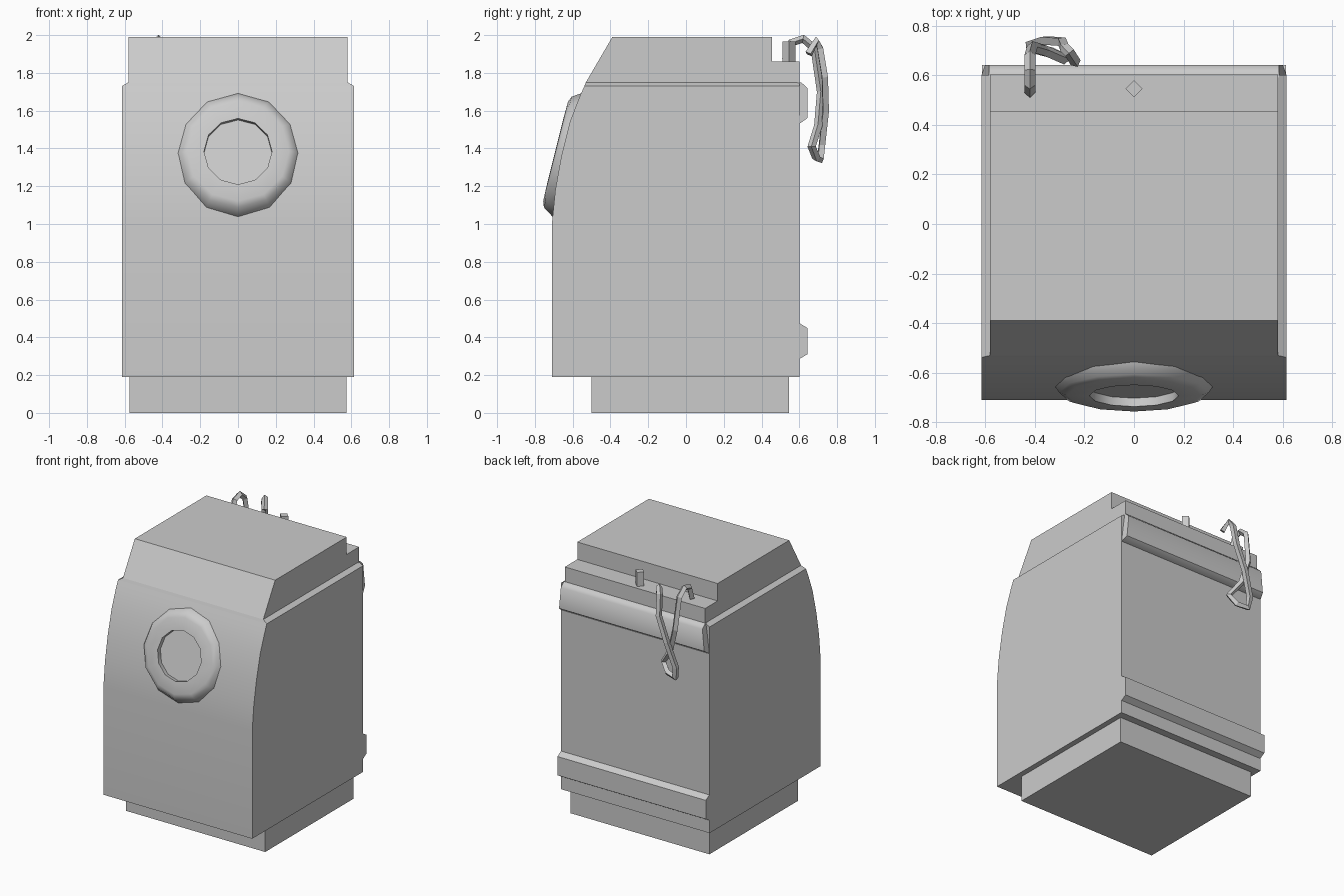
import bpy, bmesh, math
from mathutils import Matrix, Vector

if "Cube" in bpy.data.objects:
    bpy.data.objects.remove(bpy.data.objects["Cube"])

# Single grey finish
grey = bpy.data.materials.new("plain_grey")
grey.use_nodes = True
grey.diffuse_color = (0.6, 0.6, 0.6, 1)
grey.node_tree.nodes["Principled BSDF"].inputs["Base Color"].default_value = (0.6, 0.6, 0.6, 1)


def finish(name, bm, smooth_angle=None):
    bmesh.ops.recalc_face_normals(bm, faces=bm.faces)
    mesh = bpy.data.meshes.new(name)
    bm.to_mesh(mesh)
    bm.free()
    obj = bpy.data.objects.new(name, mesh)
    bpy.context.collection.objects.link(obj)
    mesh.materials.append(grey)
    if smooth_angle:
        bpy.ops.object.select_all(action='DESELECT')
        obj.select_set(True)
        bpy.context.view_layer.objects.active = obj
        bpy.ops.object.shade_smooth_by_angle(angle=math.radians(smooth_angle))
    return obj


def prism(name, profile, half_width, smooth_angle=None):
    """Side profile of (y, z) or (y, z, half width) points spanning both sides."""
    bm = bmesh.new()
    sides = []
    for s in (-1, 1):
        sides.append([bm.verts.new((s * (p[2] if len(p) > 2 else half_width), p[0], p[1]))
                      for p in profile])
        bm.faces.new(sides[-1])
    n = len(profile)
    for i in range(n):
        j = (i + 1) % n
        bm.faces.new((sides[0][i], sides[0][j], sides[1][j], sides[1][i]))
    return finish(name, bm, smooth_angle)


def turned(name, rings, sides, matrix, smooth_angle=None):
    """Capped solid from (radius, height) rings, placed by a matrix."""
    bm = bmesh.new()
    loops = []
    for r, h in rings:
        angles = [math.tau * k / sides for k in range(sides)]
        loops.append([bm.verts.new(matrix @ Vector((r * math.sin(a), r * math.cos(a), h)))
                      for a in angles])
    for a, b in zip(loops, loops[1:]):
        for k in range(sides):
            m = (k + 1) % sides
            bm.faces.new((a[k], a[m], b[m], b[k]))
    bm.faces.new(loops[0])
    bm.faces.new(loops[-1])
    return finish(name, bm, smooth_angle)


# Plinth and bow-fronted body
prism("plinth", [(-0.5, 0), (0.545, 0), (0.545, 0.2), (-0.5, 0.2)], 0.575)
prism("body", [(0.6, 0.19), (-0.71, 0.19), (-0.71, 1.0), (-0.692, 1.18), (-0.66, 1.36),
               (-0.615, 1.54), (-0.565, 1.67), (-0.538, 1.73), (0.6, 1.73)], 0.615, 30)

# Sloped shoulder and stepped cap
prism("shoulder", [(-0.538, 1.73, 0.615), (0.6, 1.73, 0.615),
                   (0.6, 1.75, 0.58), (-0.53, 1.75, 0.58)], 0.58)
prism("cap", [(-0.53, 1.75), (-0.39, 1.99), (0.455, 1.99), (0.455, 1.86),
              (0.602, 1.86), (0.602, 1.74)], 0.58)

# Raised bands across the back
prism("upper_back_band", [(0.59, 1.75, 0.585), (0.61, 1.75, 0.585), (0.642, 1.72, 0.585),
                          (0.642, 1.56, 0.6), (0.6, 1.53, 0.615), (0.59, 1.53, 0.615)], 0.6, 50)
prism("lower_back_band", [(0.59, 0.475), (0.6, 0.475), (0.642, 0.45),
                          (0.642, 0.31), (0.6, 0.285), (0.59, 0.285)], 0.613, 30)

# Round window frame, tilted back with the bowed front
tilt = Matrix.Translation((0, -0.615, 1.365)) @ Matrix.Rotation(math.radians(76), 4, 'X')
turned("window_frame", [(0.345, -0.02), (0.345, 0), (0.302, 0.066), (0.27, 0.078),
                        (0.18, 0.08), (0.18, 0.045)], 12, tilt, 50)

# Upright peg on the back ledge
turned("peg", [(0.034, 0), (0.034, 0.11)], 4, Matrix.Translation((0, 0.545, 1.855)))

# Twisted strap hooked over the back edge
path = [(-0.42, 0.53, 1.87), (-0.42, 0.56, 1.96), (-0.42, 0.62, 1.98), (-0.42, 0.68, 1.93),
        (-0.41, 0.715, 1.7), (-0.36, 0.70, 1.52), (-0.28, 0.665, 1.41), (-0.33, 0.69, 1.35),
        (-0.41, 0.71, 1.34), (-0.42, 0.72, 1.42), (-0.36, 0.74, 1.6), (-0.29, 0.735, 1.78),
        (-0.28, 0.71, 1.93), (-0.26, 0.69, 1.97), (-0.235, 0.65, 1.9)]
curve = bpy.data.curves.new("strap", 'CURVE')
curve.dimensions = '3D'
curve.bevel_depth = 0.022
curve.bevel_resolution = 0
curve.use_fill_caps = True
spline = curve.splines.new('POLY')
spline.points.add(len(path) - 1)
for point, co in zip(spline.points, path):
    point.co = (*co, 1)
spline.use_smooth = False
curve.materials.append(grey)
bpy.context.collection.objects.link(bpy.data.objects.new("strap", curve))
